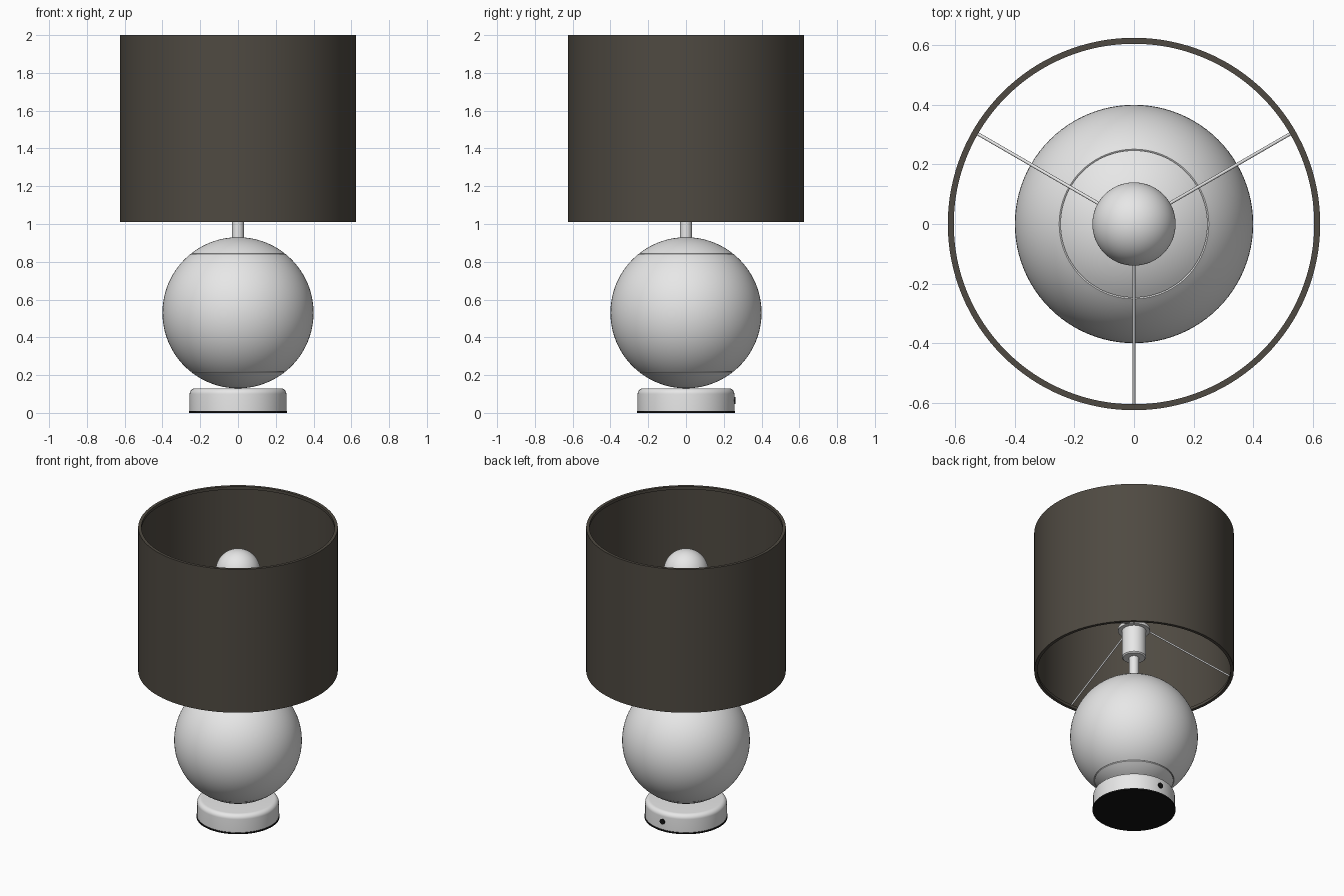
import bpy, math
from mathutils import Vector

if "Cube" in bpy.data.objects:
    bpy.data.objects.remove(bpy.data.objects["Cube"])


def material(name, rgb):
    m = bpy.data.materials.new(name)
    m.diffuse_color = (*rgb, 1)
    m.use_nodes = True
    m.node_tree.nodes["Principled BSDF"].inputs["Base Color"].default_value = m.diffuse_color
    return m


WHITE = material("pale grey", (0.8, 0.8, 0.8))
BROWN = material("dark brown fabric", (0.078, 0.068, 0.054))
BLACK = material("black rubber", (0.006, 0.006, 0.006))


def finish(obj, mat, angle=35):
    obj.data.materials.append(mat)
    bpy.ops.object.select_all(action='DESELECT')
    obj.select_set(True)
    bpy.context.view_layer.objects.active = obj
    bpy.ops.object.shade_smooth_by_angle(angle=math.radians(angle))
    return obj


def lathe(name, profile, mat, n=96, closed=False):
    """Revolve (radius, z) points, listed bottom to top on the outside, about z."""
    verts, faces, rows = [], [], []
    for r, z in profile:
        if r < 1e-5:
            rows.append([len(verts)] * n)
            verts.append((0, 0, z))
        else:
            rows.append([len(verts) + i for i in range(n)])
            verts += [(r * math.cos(2 * math.pi * i / n),
                       r * math.sin(2 * math.pi * i / n), z) for i in range(n)]
    pairs = list(zip(rows, rows[1:])) + ([(rows[-1], rows[0])] if closed else [])
    for a, b in pairs:
        for i in range(n):
            j = (i + 1) % n
            faces.append(tuple(dict.fromkeys((a[i], a[j], b[j], b[i]))))
    me = bpy.data.meshes.new(name)
    me.from_pydata(verts, [], faces)
    obj = bpy.data.objects.new(name, me)
    bpy.context.collection.objects.link(obj)
    return finish(obj, mat)


def rod(name, a, b, radius, mat, n=16):
    a, b = Vector(a), Vector(b)
    bpy.ops.mesh.primitive_cylinder_add(vertices=n, radius=radius, depth=(b - a).length,
                                        location=(a + b) / 2)
    obj = bpy.context.object
    obj.name = name
    obj.rotation_euler = (b - a).to_track_quat('Z', 'Y').to_euler()
    return finish(obj, mat)


def arc(cr, cz, r, a0, a1, steps):
    return [(max(0, cr + r * math.cos(math.radians(a0 + (a1 - a0) * i / steps))),
             cz + r * math.sin(math.radians(a0 + (a1 - a0) * i / steps)))
            for i in range(steps + 1)]


# Base: black pad, rounded puck and cord grommet at the back
lathe("base_pad", [(0, 0), (0.26, 0), (0.26, 0.01), (0, 0.01)], BLACK)
lathe("base_puck", [(0, 0.01), (0.256, 0.01)] + arc(0.226, 0.1, 0.03, 0, 90, 8)
      + [(0, 0.13)], WHITE)
rod("cord_grommet", (0, 0.24, 0.065), (0, 0.262, 0.065), 0.018, BLACK, 24)

# Globe body: lower cap, middle and upper cap parted by fine seams
SEAM = 51.5
groove = [(0.393 * math.cos(math.radians(SEAM)), 0.393 * math.sin(math.radians(SEAM)))]
lathe("globe_body",
      arc(0, 0.53, 0.40, -90, -SEAM - 0.4, 14) + [(groove[0][0], 0.53 - groove[0][1])]
      + arc(0, 0.53, 0.40, -SEAM + 0.4, SEAM - 0.4, 36) + [(groove[0][0], 0.53 + groove[0][1])]
      + arc(0, 0.53, 0.40, SEAM + 0.4, 90, 14), WHITE)

# Neck, socket, and hub that carries the shade
rod("neck", (0, 0, 0.91), (0, 0, 1.12), 0.031, WHITE, 32)
lathe("socket", [(0, 1.10), (0.068, 1.10), (0.075, 1.107), (0.075, 1.36),
                 (0.06, 1.375), (0, 1.375)], WHITE, 48)
lathe("shade_hub", [(0.07, 1.295), (0.1, 1.295), (0.1, 1.315), (0.07, 1.315)],
      WHITE, 48, closed=True)

# Bulb: globe running down into a narrow collar
lathe("bulb", [(0, 1.36), (0.055, 1.36), (0.055, 1.45), (0.064, 1.51), (0.085, 1.57)]
      + arc(0, 1.70, 0.14, -42, 90, 24), WHITE, 64)

# Three sloping spokes from hub to shade
for i, deg in enumerate((30, 150, 270)):
    c, s = math.cos(math.radians(deg)), math.sin(math.radians(deg))
    rod(f"shade_spoke_{i + 1}", (0.09 * c, 0.09 * s, 1.305),
        (0.612 * c, 0.612 * s, 1.03), 0.0055, WHITE, 12)

# Drum shade: thin wall with a bead around each rim
lathe("drum_shade", [(0.605, 1.01), (0.625, 1.01), (0.625, 2.0), (0.605, 2.0),
                     (0.605, 1.98), (0.614, 1.978), (0.614, 1.032), (0.605, 1.03)],
      BROWN, 128, closed=True)
